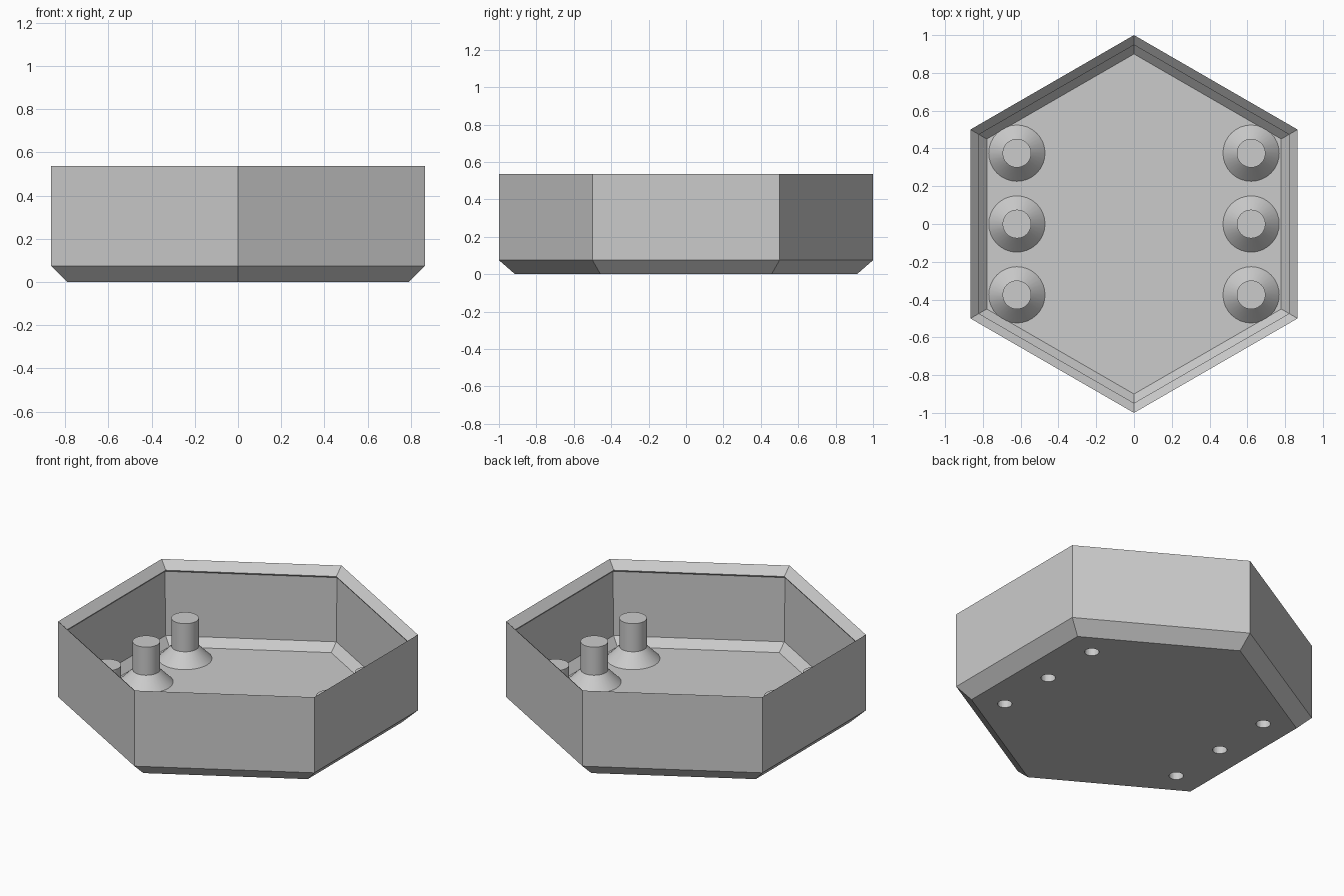
import bpy
import bmesh
from math import cos, sin, pi

if "Cube" in bpy.data.objects:
    bpy.data.objects.remove(bpy.data.objects["Cube"])

grey = bpy.data.materials.new("light grey")
grey.use_nodes = True
colour = (0.6, 0.6, 0.6, 1)
grey.diffuse_color = colour
grey.node_tree.nodes["Principled BSDF"].inputs["Base Color"].default_value = colour

FLOOR = 0.043
BORE = 0.04


def lathe(name, profile, sides, spots=((0, 0),)):
    """Sweep a (radius, height) profile around z at every spot; cap the open ends."""
    bm = bmesh.new()
    for cx, cy in spots:
        rings = []
        for r, z in profile:
            angles = [pi / 2 + 2 * pi * i / sides for i in range(sides)]
            rings.append([bm.verts.new((cx + r * cos(a), cy + r * sin(a), z)) for a in angles])
        for low, high in zip(rings, rings[1:]):
            for i in range(sides):
                j = (i + 1) % sides
                bm.faces.new((low[i], low[j], high[j], high[i]))
        bm.faces.new(rings[0][::-1])
        bm.faces.new(rings[-1])
    bmesh.ops.recalc_face_normals(bm, faces=bm.faces)
    mesh = bpy.data.meshes.new(name)
    bm.to_mesh(mesh)
    bm.free()
    mesh.materials.append(grey)
    obj = bpy.data.objects.new(name, mesh)
    bpy.context.collection.objects.link(obj)
    return obj


def activate(obj):
    bpy.ops.object.select_all(action='DESELECT')
    obj.select_set(True)
    bpy.context.view_layer.objects.active = obj


spots = [(x, y) for x in (-0.62, 0.62) for y in (-0.375, 0, 0.375)]

# Six-sided tray: chamfered foot, bevelled rim with a slight undercut, chamfered floor
tray = lathe("tray", [
    (0.914, 0), (1, 0.075), (1, 0.537), (0.948, 0.49), (0.956, 0.48),
    (0.95, 0.09), (0.9, FLOOR)], 6)

# Screw holes through the floor
cutter = lathe("hole_cutter", [(BORE, -0.1), (BORE, 0.1)], 32, spots)
cutter.hide_render = True
cut = tray.modifiers.new("holes", 'BOOLEAN')
cut.operation = 'DIFFERENCE'
cut.solver = 'EXACT'
cut.object = cutter
activate(tray)
bpy.ops.object.modifier_apply(modifier=cut.name)
bpy.data.objects.remove(cutter)

# Hollow posts with flared feet
posts = lathe("posts", [
    (BORE, 0.25), (BORE, FLOOR - 0.003), (0.152, FLOOR - 0.003),
    (0.076, 0.118), (0.076, 0.29)], 32, spots)
activate(posts)
bpy.ops.object.shade_smooth_by_angle(angle=pi / 6)
